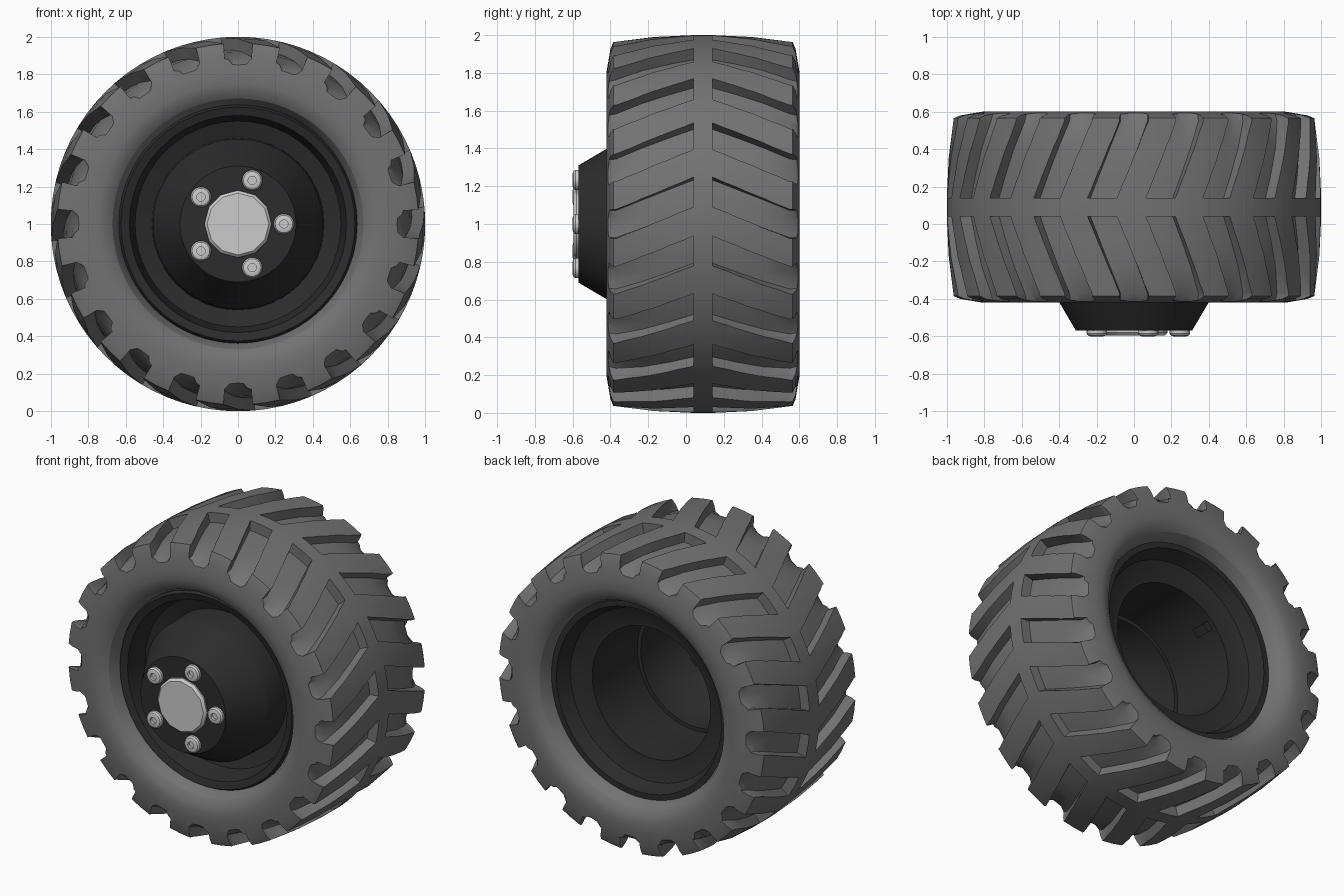
import bpy, bmesh, math

if "Cube" in bpy.data.objects:
    bpy.data.objects.remove(bpy.data.objects["Cube"])

MID = 0.09            # middle of the tyre along the axle (y)
AXLE_Z = 1.0


def finish(bm, name, colour=None, angle=30):
    bmesh.ops.remove_doubles(bm, verts=bm.verts, dist=1e-5)
    bmesh.ops.recalc_face_normals(bm, faces=bm.faces)
    me = bpy.data.meshes.new(name)
    bm.to_mesh(me)
    bm.free()
    ob = bpy.data.objects.new(name, me)
    bpy.context.collection.objects.link(ob)
    if colour:
        mat = bpy.data.materials.get(colour[0]) or bpy.data.materials.new(colour[0])
        mat.diffuse_color = (*colour[1], 1)
        mat.use_nodes = True
        mat.node_tree.nodes["Principled BSDF"].inputs["Base Color"].default_value = mat.diffuse_color
        me.materials.append(mat)
    if angle:
        smooth(ob, angle)
    return ob


def smooth(ob, angle):
    bpy.ops.object.select_all(action='DESELECT')
    ob.select_set(True)
    bpy.context.view_layer.objects.active = ob
    bpy.ops.object.shade_smooth_by_angle(angle=math.radians(angle))


def lathe(name, profile, segs, colour, closed=True, cx=0, cz=AXLE_Z, angle=30):
    """Revolve (y, r) points about a line parallel to y."""
    bm = bmesh.new()
    rings = []
    for i in range(segs):
        a = 2 * math.pi * i / segs
        rings.append([bm.verts.new((cx + r * math.cos(a), y, cz + r * math.sin(a)))
                      for y, r in profile])
    n = len(profile)
    for i in range(segs):
        a, b = rings[i], rings[(i + 1) % segs]
        for j in range(n if closed else n - 1):
            k = (j + 1) % n
            if profile[j][1] == 0 and profile[k][1] == 0:
                continue
            bm.faces.new((a[j], a[k], b[k], b[j]))
    return finish(bm, name, colour, angle)


RUBBER = ("rubber", (0.17, 0.17, 0.17))
BLACK = ("black_paint", (0.025, 0.025, 0.025))
STEEL = ("steel", (0.55, 0.55, 0.55))

# tyre body: symmetric profile of (distance from middle, radius)
half = [(0.05, 1.0), (0.26, 0.99), (0.475, 0.966), (0.49, 0.93), (0.51, 0.81),
        (0.51, 0.75), (0.50, 0.705), (0.475, 0.67), (0.43, 0.645), (0.38, 0.63), (0.38, 0.60)]
profile = [(MID - d, r) for d, r in reversed(half)] + [(MID + d, r) for d, r in half]
tyre = lathe("tyre", profile, 80, RUBBER, angle=None)

# chevron tread grooves: (distance from middle, floor radius, dip of floor)
sections = [(0.05, 0.935, 0.0), (0.18, 0.93, 0.0), (0.32, 0.92, 0.0),
            (0.46, 0.895, 0.01), (0.53, 0.875, 0.045)]
bm = bmesh.new()
for side in (-1, 1):
    for k in range(20):
        rows = []
        for d, floor, dip in sections:
            lean = 9.8 * max(0, 1 - (d - 0.05) / 0.41)
            row = []
            for off, r in ((-4.6, 1.1), (-4.6, floor), (-2, floor - dip),
                           (2, floor - dip), (4.6, floor), (4.6, 1.1)):
                a = math.radians(18 * k + lean + off)
                row.append(bm.verts.new((r * math.cos(a), MID + side * d,
                                         AXLE_Z + r * math.sin(a))))
            rows.append(row)
        for p, q in zip(rows, rows[1:]):
            for j in range(6):
                m = (j + 1) % 6
                bm.faces.new((p[j], p[m], q[m], q[j]))
        bm.faces.new(rows[0])
        bm.faces.new(rows[-1])
cutter = finish(bm, "groove_cutter", angle=None)
cutter.hide_render = True
mod = tyre.modifiers.new("grooves", 'BOOLEAN')
mod.operation = 'DIFFERENCE'
mod.solver = 'EXACT'
mod.object = cutter
bpy.context.view_layer.objects.active = tyre
bpy.ops.object.modifier_apply(modifier=mod.name)
bpy.data.objects.remove(cutter)
smooth(tyre, 25)

# rim: dished barrel with a protruding conical hub, hollow from the back
lathe("rim", [(-0.30, 0.645), (-0.335, 0.625), (-0.32, 0.58), (-0.18, 0.55), (-0.15, 0.46),
              (-0.32, 0.455), (-0.34, 0.445), (-0.57, 0.31), (-0.57, 0), (-0.52, 0),
              (-0.52, 0.28), (-0.30, 0.40), (-0.10, 0.40), (-0.10, 0.425), (0.36, 0.43),
              (0.36, 0.455), (0.40, 0.56), (0.49, 0.60), (0.49, 0.645)], 48, BLACK)

# small clip inside the barrel
bm = bmesh.new()
bmesh.ops.create_cube(bm, size=1)
a = math.radians(137)
for v in bm.verts:
    t, y, r = v.co.x * 0.06, v.co.y * 0.10 + 0.28, v.co.z * 0.05 + 0.41
    v.co = (r * math.cos(a) - t * math.sin(a), y, AXLE_Z + r * math.sin(a) + t * math.cos(a))
finish(bm, "barrel_clip", BLACK)

# centre cap
lathe("centre_cap", [(-0.56, 0), (-0.56, 0.18), (-0.58, 0.18), (-0.595, 0.165), (-0.595, 0)],
      12, STEEL, closed=False)

# five wheel bolts with recessed sockets
for i in range(5):
    a = 2 * math.pi * i / 5
    lathe(f"wheel_bolt_{i + 1}", [(-0.56, 0), (-0.56, 0.055), (-0.585, 0.055), (-0.596, 0.047),
                                  (-0.60, 0.035), (-0.60, 0.022), (-0.582, 0.022), (-0.582, 0)],
          18, STEEL, closed=False, cx=0.245 * math.cos(a), cz=AXLE_Z + 0.245 * math.sin(a))
